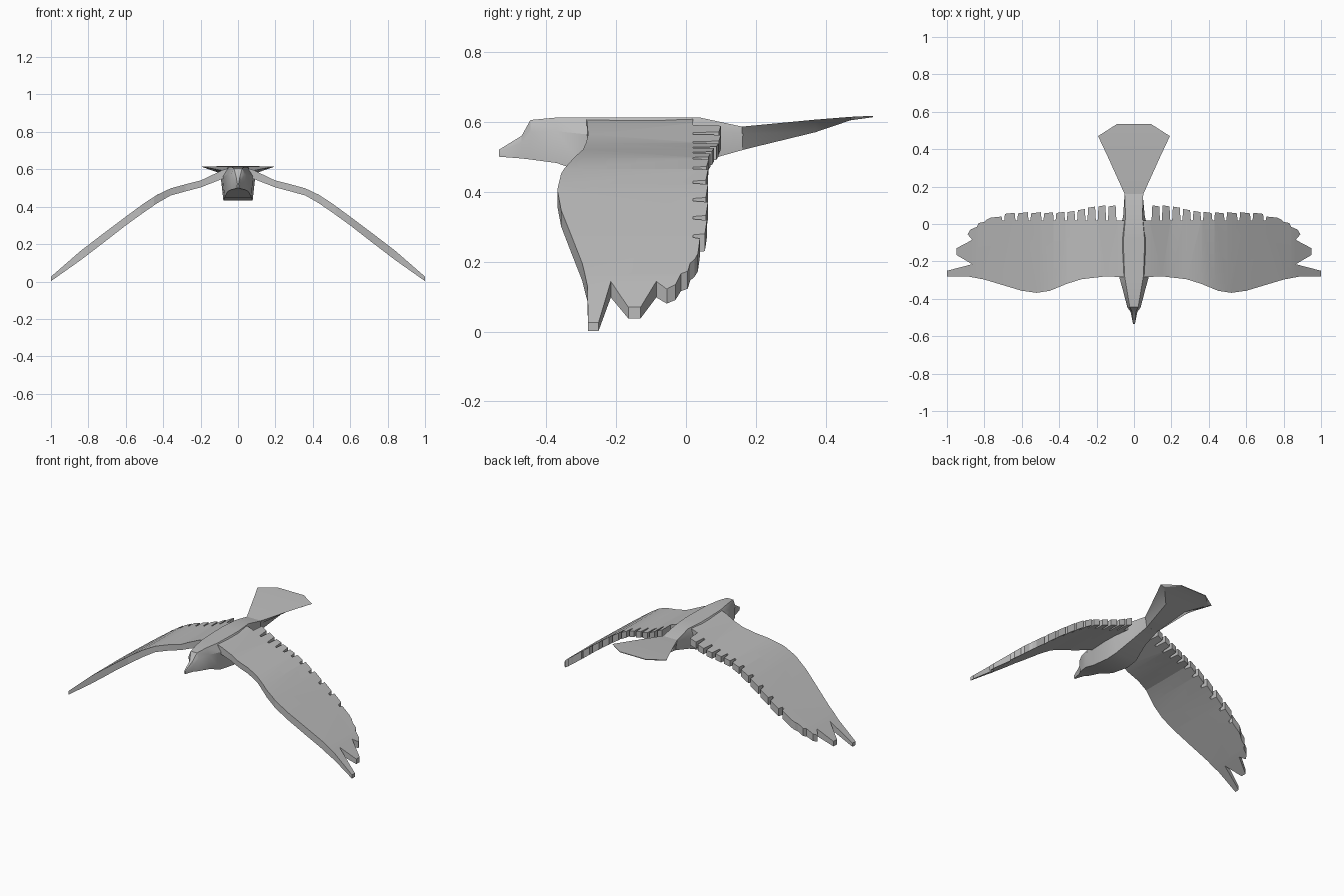
import bpy, bmesh, math

cube = bpy.data.objects.get("Cube")
if cube:
    bpy.data.objects.remove(cube)

grey = bpy.data.materials.new("plain_grey")
grey.use_nodes = True
grey.diffuse_color = (0.5, 0.5, 0.5, 1)
grey.node_tree.nodes["Principled BSDF"].inputs["Base Color"].default_value = (0.5, 0.5, 0.5, 1)


def finish(name, bm, angle):
    bmesh.ops.recalc_face_normals(bm, faces=bm.faces[:])
    mesh = bpy.data.meshes.new(name)
    bm.to_mesh(mesh)
    bm.free()
    mesh.materials.append(grey)
    obj = bpy.data.objects.new(name, mesh)
    bpy.context.collection.objects.link(obj)
    bpy.ops.object.select_all(action='DESELECT')
    bpy.context.view_layer.objects.active = obj
    obj.select_set(True)
    bpy.ops.object.shade_smooth_by_angle(angle=math.radians(angle))
    return obj


def loft(name, rows):
    """Rows: y, top z, bottom z, half widths at top, side and bottom."""
    bm = bmesh.new()
    rings = []
    for y, top, bottom, wt, ws, wb in rows:
        side = top - 0.3 * (top - bottom)
        half = [(wt, top), (ws, side), (wb, bottom)]
        ring = half + [(-x, z) for x, z in reversed(half)]
        rings.append([bm.verts.new((x, y, z)) for x, z in ring])
    for a, b in zip(rings, rings[1:]):
        for i in range(6):
            j = (i + 1) % 6
            bm.faces.new((a[i], a[j], b[j], b[i]))
    bm.faces.new(rings[0])
    bm.faces.new(rings[-1])
    return finish(name, bm, 30)


# Head, chest and rump
loft("body", [
    (-0.535, 0.520, 0.500, 0.003, 0.005, 0.004),
    (-0.470, 0.560, 0.495, 0.010, 0.018, 0.018),
    (-0.445, 0.605, 0.492, 0.022, 0.036, 0.034),
    (-0.370, 0.612, 0.482, 0.035, 0.055, 0.055),
    (-0.280, 0.612, 0.450, 0.050, 0.080, 0.072),
    (-0.150, 0.612, 0.432, 0.055, 0.092, 0.078),
    (-0.070, 0.612, 0.440, 0.055, 0.088, 0.074),
    (0.040, 0.612, 0.485, 0.045, 0.058, 0.050),
    (0.165, 0.585, 0.520, 0.050, 0.046, 0.040)])

# Fanned tail
loft("tail", [
    (0.160, 0.586, 0.519, 0.050, 0.046, 0.040),
    (0.370, 0.606, 0.570, 0.145, 0.120, 0.070),
    (0.470, 0.614, 0.604, 0.192, 0.188, 0.165),
    (0.535, 0.617, 0.613, 0.090, 0.090, 0.090)])

# Wing bends: x, top z, bottom z
BENDS = [(0.04, 0.61, 0.565), (0.08, 0.597, 0.55), (0.2, 0.54, 0.503),
         (0.28, 0.52, 0.482), (0.36, 0.498, 0.46), (0.43, 0.465, 0.42),
         (0.5, 0.42, 0.372), (0.6, 0.347, 0.3), (0.7, 0.272, 0.222),
         (0.84, 0.165, 0.115), (1.0, 0.026, 0.002)]


def height(x, side):
    for a, b in zip(BENDS, BENDS[1:]):
        if x <= b[0] + 1e-5:
            break
    t = (x - a[0]) / (b[0] - a[0])
    return a[side] + t * (b[side] - a[side])


# Wing outline: leading edge, finger feathers, then notched trailing edge
outline = [(0.04, -0.285), (0.15, -0.28), (0.28, -0.295), (0.36, -0.32),
           (0.45, -0.357), (0.52, -0.368), (0.6, -0.357), (0.7, -0.327),
           (0.8, -0.297), (0.88, -0.282), (1.0, -0.28), (1.0, -0.25),
           (0.865, -0.215), (0.95, -0.165), (0.95, -0.13), (0.865, -0.085),
           (0.89, -0.055), (0.875, -0.03), (0.84, -0.015), (0.83, 0.005),
           (0.8, 0.012), (0.785, 0.025)]
feathers = [(0.765, 0.04), (0.69, 0.06), (0.62, 0.063), (0.55, 0.063), (0.48, 0.063),
            (0.415, 0.065), (0.355, 0.07), (0.3, 0.08), (0.245, 0.093), (0.19, 0.1),
            (0.135, 0.1)]
for i, (x, tip) in enumerate(feathers):
    inner = feathers[i + 1][0] if i + 1 < len(feathers) else 0.08
    outline += [(x, tip - 0.006), (inner + 0.018, tip),
                (inner + 0.014, 0.02), (inner + 0.004, 0.02)]
outline.append((0.04, 0.02))

bm = bmesh.new()
bm.faces.new([bm.verts.new((x, y, 0)) for x, y in outline])
for bend in BENDS[1:-1]:
    bmesh.ops.bisect_plane(bm, geom=bm.verts[:] + bm.edges[:] + bm.faces[:],
                           plane_co=(bend[0], 0, 0), plane_no=(1, 0, 0))
upper = bm.verts[:]
lower = [v for v in bmesh.ops.extrude_face_region(bm, geom=bm.faces[:], use_keep_orig=True)["geom"]
         if isinstance(v, bmesh.types.BMVert)]
for verts, side in ((upper, 1), (lower, 2)):
    for v in verts:
        v.co.z = height(v.co.x, side)
wings = finish("wings", bm, 12)
mirror = wings.modifiers.new("Mirror", 'MIRROR')
mirror.use_mirror_merge = False
